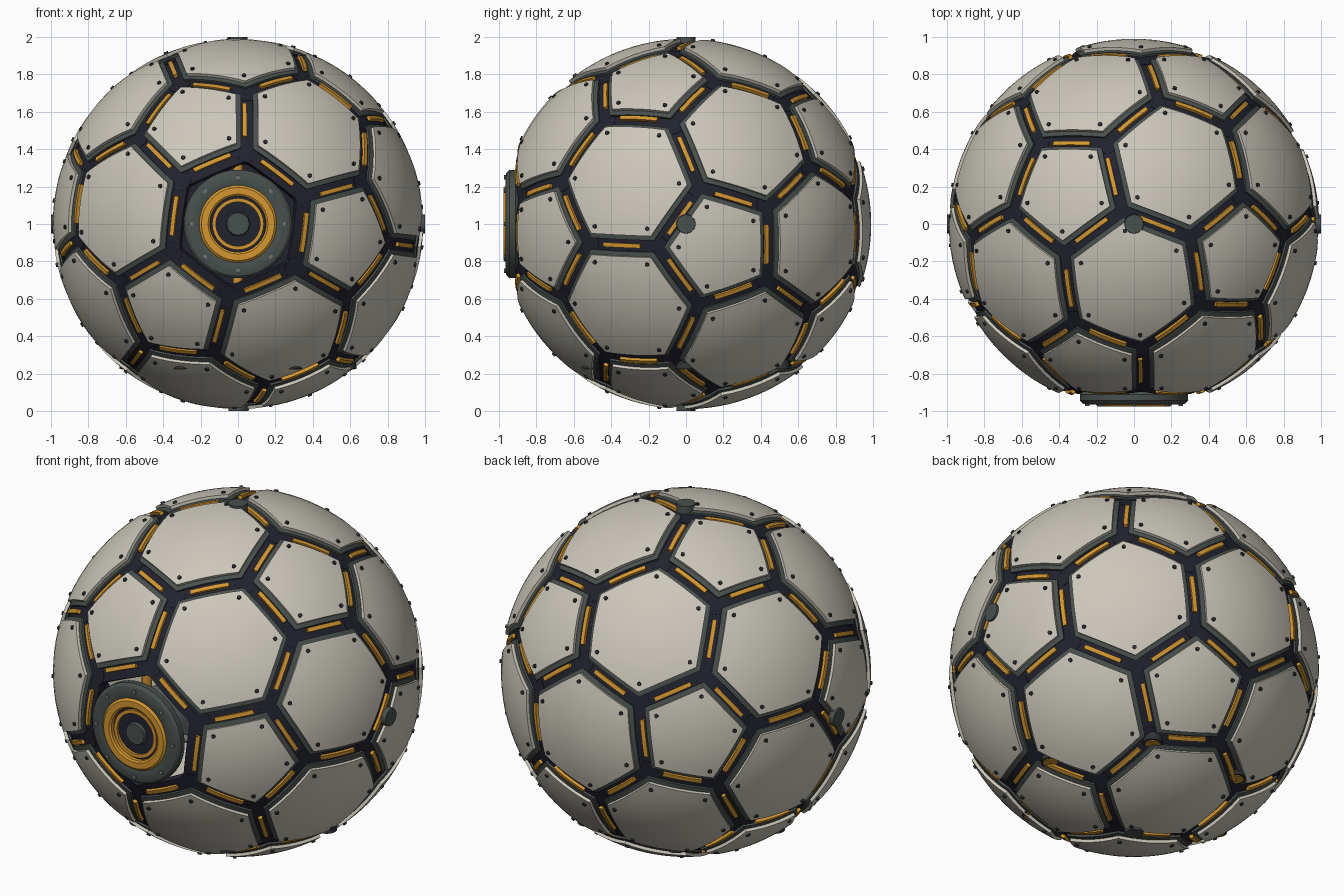
import bpy, bmesh, math
from itertools import combinations
from mathutils import Vector, Matrix

cube = bpy.data.objects.get("Cube")
if cube:
    bpy.data.objects.remove(cube)


def material(name, rgb):
    m = bpy.data.materials.new(name)
    m.use_nodes = True
    m.diffuse_color = (*rgb, 1)
    m.node_tree.nodes["Principled BSDF"].inputs["Base Color"].default_value = (*rgb, 1)
    return m


BEIGE = material("beige shell", (0.60, 0.57, 0.49))
NAVY = material("dark navy", (0.016, 0.016, 0.028))
RIM = material("green grey", (0.065, 0.08, 0.075))
ORANGE = material("orange", (0.66, 0.31, 0.03))
DARK = material("dark bolt", (0.03, 0.032, 0.035))
METAL = material("grey metal", (0.16, 0.17, 0.18))
parts = []


def finish(bm, name, *mats):
    bmesh.ops.recalc_face_normals(bm, faces=bm.faces)
    mesh = bpy.data.meshes.new(name)
    bm.to_mesh(mesh)
    bm.free()
    for m in mats:
        mesh.materials.append(m)
    ob = bpy.data.objects.new(name, mesh)
    ob.location.z = 1
    bpy.context.collection.objects.link(ob)
    parts.append(ob)
    return ob


def peg(bm, start, end, r1, r2=None, sides=8):
    start, end = Vector(start), Vector(end)
    axis = end - start
    spin = axis.to_track_quat('Z', 'Y').to_matrix().to_4x4()
    bmesh.ops.create_cone(bm, cap_ends=True, segments=sides, radius1=r1,
                          radius2=r1 if r2 is None else r2, depth=axis.length,
                          matrix=Matrix.Translation((start + end) / 2) @ spin)


def arc_bar(bm, a, b, t0, t1, shift, width, low, high, steps=5):
    """Curved box that follows the sphere from a to b."""
    side = a.cross(b).normalized()
    rows = []
    for i in range(steps + 1):
        p = a.normalized().slerp(b.normalized(), t0 + (t1 - t0) * i / steps)
        l = (p + side * (shift - width / 2)).normalized()
        r = (p + side * (shift + width / 2)).normalized()
        rows.append([bm.verts.new(v) for v in (l * low, r * low, r * high, l * high)])
    for p, q in zip(rows, rows[1:]):
        for j in range(4):
            k = (j + 1) % 4
            bm.faces.new((p[j], p[k], q[k], q[j]))
    bm.faces.new(rows[0])
    bm.faces.new(rows[-1])


def lathe(name, profile, mat, sides=48):
    """Closed profile of (radius, depth) turned about the front axis."""
    bm = bmesh.new()
    rings = []
    for i in range(sides):
        a = math.tau * i / sides
        rings.append([bm.verts.new((r * math.cos(a), y, r * math.sin(a))) for r, y in profile])
    n = len(profile)
    for i in range(sides):
        p, q = rings[i], rings[(i + 1) % sides]
        for j in range(n):
            k = (j + 1) % n
            bm.faces.new((p[j], p[k], q[k], q[j]))
    return finish(bm, name, mat)


# Panel layout: twelve pentagons and twenty hexagons, one hexagon facing front
G = (1 + math.sqrt(5)) / 2
turn = Vector((-1, -1, 1)).rotation_difference(Vector((0, -1, 0)))
poles = []
for s in (1, -1):
    for t in (G, -G):
        poles += [turn @ Vector(v).normalized() for v in ((s, 0, t), (t, s, 0), (0, t, s))]


def near(a, b):
    return 0.4 < a.dot(b) < 0.5


def cut(a, b):
    return (a * 2 + b) / 3


faces = [[cut(a, b) for b in poles if near(a, b)] for a in poles]
corners = [v for f in faces for v in f]
for trio in combinations(poles, 3):
    if all(near(a, b) for a, b in combinations(trio, 2)):
        faces.append([cut(a, b) for a in trio for b in trio if a is not b])
unit = corners[0].length
corners = [v / unit for v in corners]
edges = [(a, b) for a, b in combinations(corners, 2) if (a - b).length < 0.45]


def ordered(pts):
    c = sum(pts, Vector()) / len(pts)
    u = (pts[0] - c).normalized()
    w = c.normalized().cross(u)
    return c, sorted(pts, key=lambda p: math.atan2((p - c).dot(w), (p - c).dot(u)))


def panel(c, pts, name):
    """Domed plate with a stepped grey rim and a closed underside."""
    n, seg, dome = len(pts), 6, 6
    apothem = ((pts[0] + pts[1]) / 2 - c).length

    def scale(d):
        return 1 - d / apothem

    top = scale(0.06)
    rings = [(top * i / dome, 0.99) for i in range(1, dome + 1)]
    rings += [(top, 0.973), (scale(0.034), 0.97), (scale(0.034), 0.95), (top * 0.5, 0.95)]
    loop = [pts[i].lerp(pts[(i + 1) % n], j / seg) - c for i in range(n) for j in range(seg)]
    bm = bmesh.new()
    rows = [[bm.verts.new((c + p * s).normalized() * r) for p in loop] for s, r in rings]
    hub, under = (bm.verts.new(c.normalized() * r) for r in (0.99, 0.95))
    for i in range(len(loop)):
        k = (i + 1) % len(loop)
        bm.faces.new((hub, rows[0][i], rows[0][k]))
        bm.faces.new((under, rows[-1][k], rows[-1][i]))
        for j in range(len(rows) - 1):
            f = bm.faces.new((rows[j][i], rows[j + 1][i], rows[j + 1][k], rows[j][k]))
            f.material_index = int(dome <= j <= dome + 1)
    finish(bm, name, BEIGE, RIM)
    return scale(0.1)


# Shell panels and their corner bolts
bolts = bmesh.new()
for f in faces:
    c, pts = ordered([v / unit for v in f])
    if c.normalized().y < -0.99:
        continue
    s = panel(c, pts, "pentagon_panel" if len(pts) == 5 else "hexagon_panel")
    for p in pts:
        d = (c + (p - c) * s).normalized()
        peg(bolts, d * 0.98, d * 0.999, 0.013, 0.011, 6)
finish(bolts, "panel_bolts", DARK)

# Frame beams, junctions and orange strips in the channels
frame, strips = bmesh.new(), bmesh.new()
for a, b in edges:
    arc_bar(frame, a, b, 0, 1, 0, 0.095, 0.92, 0.958)
    mid = (a + b).normalized()
    pole = max(poles, key=mid.dot)
    shift = 0
    if mid.dot(pole) > 0.9:
        shift = math.copysign(0.014, a.cross(b).dot(pole))
    arc_bar(strips, a, b, 0.23, 0.77, shift, 0.024, 0.94, 0.974)
for v in corners:
    peg(frame, v * 0.92, v * 0.957, 0.058, sides=12)
finish(frame, "frame_beams", NAVY)
finish(strips, "channel_strips", ORANGE)

# Small caps on the side, top and bottom axes
caps = bmesh.new()
for axis in (Vector((1, 0, 0)), Vector((0, 0, 1))):
    for s in (1, -1):
        peg(caps, axis * s * 0.94, axis * s, 0.055, 0.05, 24)
finish(caps, "axis_caps", RIM)

# Ring of six small thrusters underneath
pods, glow = bmesh.new(), bmesh.new()
for i in range(6):
    a = math.tau * i / 6
    x, y = 0.58 * math.cos(a), 0.58 * math.sin(a)
    peg(pods, (x, y, -0.66), (x, y, -0.775), 0.035, 0.055, 20)
    peg(glow, (x, y, -0.77), (x, y, -0.779), 0.042, sides=20)
finish(pods, "thruster_pods", DARK)
finish(glow, "thruster_discs", ORANGE)

# Front hub: rounded rim, orange rings, dish and centre boss
lathe("hub_rim", [(0.19, -0.89), (0.19, -0.955), (0.21, -0.965), (0.25, -0.966), (0.275, -0.96),
                  (0.29, -0.945), (0.29, -0.912), (0.275, -0.895)], RIM)
lathe("hub_outer_ring", [(0.15, -0.92), (0.15, -0.968), (0.16, -0.975), (0.195, -0.975),
                         (0.207, -0.964), (0.207, -0.92)], ORANGE)
lathe("hub_inner_ring", [(0.118, -0.92), (0.118, -0.96), (0.138, -0.96), (0.138, -0.92)], ORANGE)
dish = bmesh.new()
peg(dish, (0, -0.9, 0), (0, -0.945, 0), 0.2, sides=48)
finish(dish, "hub_dish", NAVY)
boss = bmesh.new()
peg(boss, (0, -0.93, 0), (0, -0.962, 0), 0.07, 0.06, 12)
finish(boss, "hub_boss", RIM)
studs = bmesh.new()
for i in range(8):
    a = math.tau * i / 8
    x, z = 0.25 * math.cos(a), 0.25 * math.sin(a)
    peg(studs, (x, -0.95, z), (x, -0.972, z), 0.012)
finish(studs, "hub_studs", METAL)

# Hub housing with side rods and vertical orange struts
housing = bmesh.new()
peg(housing, (0, -0.9, 0), (0, -0.6, 0), 0.22, 0.16, 16)
for s in (1, -1):
    peg(housing, (s * 0.15, -0.85, 0), (s * 0.35, -0.85, 0), 0.022, sides=12)
finish(housing, "hub_housing", METAL)
struts = bmesh.new()
for s in (1, -1):
    peg(struts, (0, -0.85, s * 0.15), (0, -0.85, s * 0.38), 0.028, sides=12)
finish(struts, "hub_struts", ORANGE)

# Dark bulkhead inside the rear panel
wall = bmesh.new()
peg(wall, (0, 0.82, 0), (0, 0.85, 0), 0.42, sides=32)
finish(wall, "rear_bulkhead", NAVY)

# Smooth shading with sharp edges kept
bpy.ops.object.select_all(action='DESELECT')
for ob in parts:
    ob.select_set(True)
bpy.context.view_layer.objects.active = parts[0]
bpy.ops.object.shade_smooth_by_angle(angle=math.radians(30))
